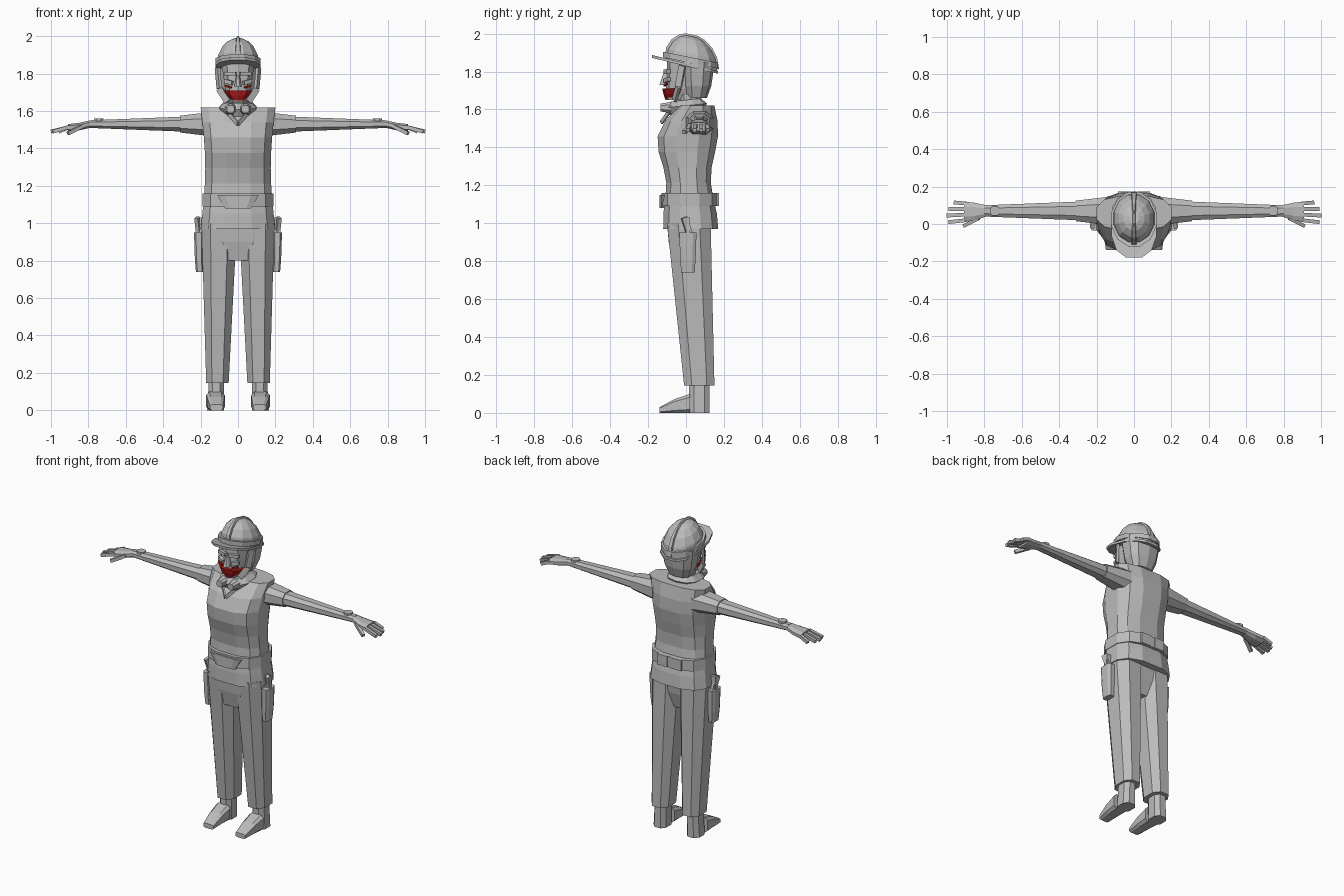
import bpy, bmesh, math
from mathutils import Vector, Matrix

cube = bpy.data.objects.get("Cube")
if cube:
    bpy.data.objects.remove(cube, do_unlink=True)


def material(name, rgb):
    mat = bpy.data.materials.new(name)
    mat.use_nodes = True
    mat.diffuse_color = (*rgb, 1)
    mat.node_tree.nodes["Principled BSDF"].inputs["Base Color"].default_value = (*rgb, 1)
    return mat


grey = material("plain grey", (0.5, 0.5, 0.5))
red = material("dark red", (0.45, 0.01, 0.01))


def finish(name, bm, mat, mirror):
    """Turn a bmesh into a flat-shaded object, optionally mirrored left to right."""
    bmesh.ops.recalc_face_normals(bm, faces=bm.faces)
    mesh = bpy.data.meshes.new(name)
    bm.to_mesh(mesh)
    bm.free()
    mesh.materials.append(mat)
    obj = bpy.data.objects.new(name, mesh)
    bpy.context.scene.collection.objects.link(obj)
    if mirror:
        modifier = obj.modifiers.new("Mirror", "MIRROR")
        modifier.use_mirror_merge = False


def skin(name, rings, axis="z", sides=8, power=0.8, tilt=0, mat=grey, mirror=False):
    """Join rounded sections; each ring is (position, (centre a, centre b, radius a, radius b))."""
    bm = bmesh.new()
    angles = [math.tau * (i + 0.5) / sides for i in range(sides)]
    bend = lambda value: math.copysign(abs(value) ** power, value)
    outline = [(bend(math.cos(angle)), bend(math.sin(angle))) for angle in angles]
    widest = max(u for u, v in outline)
    deepest = max(v for u, v in outline)
    loops = []
    for position, (centre_a, centre_b, radius_a, radius_b) in rings:
        loop = []
        for u, v in outline:
            a = centre_a + radius_a * u / widest
            lean = radius_b * v / deepest
            b = centre_b + lean
            along = position + tilt * lean
            places = {"z": (a, b, along), "x": (along, a, b), "y": (a, along, b)}
            loop.append(bm.verts.new(places[axis]))
        loops.append(loop)
    for low, high in zip(loops, loops[1:]):
        for i in range(sides):
            bm.faces.new((low[i - 1], low[i], high[i], high[i - 1]))
    bm.faces.new(loops[0])
    bm.faces.new(loops[-1])
    finish(name, bm, mat, mirror)


def loft(name, start, end, first, last, steps=1, ease=1, **options):
    """Blend one section into another; ease below one swells early."""
    rings = []
    for i in range(steps + 1):
        t = i / steps
        section = Vector(first).lerp(Vector(last), t ** ease)
        rings.append((start + (end - start) * t, section))
    skin(name, rings, **options)


def strut(name, start, end, width, depth, mat=grey, mirror=True):
    """Box bar between two points."""
    a, b = Vector(start), Vector(end)
    turn = (b - a).to_track_quat("Z", "Y").to_matrix().to_4x4()
    size = Matrix.Diagonal((width, depth, (b - a).length, 1))
    bm = bmesh.new()
    bmesh.ops.create_cube(bm, size=1, matrix=Matrix.Translation((a + b) / 2) @ turn @ size)
    finish(name, bm, mat, mirror)


def vest_section(t):
    """Flared hem, narrow waist, full chest and sloping shoulders."""
    width = 0.2 - 0.025 * math.sin(math.pi * t)
    front = 0.12 + 0.05 * t * math.cos(8 * (t - 0.7)) - 0.05 * t ** 8
    back = 0.15 + 0.02 * math.cos(8 * (t - 0.8))
    return (0, (back - front) / 2, width, (front + back) / 2)


# Torso, belt and packs
vest_steps = 8
vest_bottom, vest_top = 0.97, 1.62
skin("vest", [(vest_bottom + (vest_top - vest_bottom) * i / vest_steps, vest_section(i / vest_steps))
              for i in range(vest_steps + 1)], sides=12, power=0.75)
belt = (0, 0.02, 0.19, 0.15)
loft("belt", 1.09, 1.16, belt, belt, sides=12)
loft("front_pack", 1.08, 1.15, (0, -0.11, 0.07, 0.03), (0, -0.11, 0.11, 0.03), power=0.5)
strut("back_pouch", (0.05, 0.16, 1.09), (0.05, 0.16, 1.16), 0.07, 0.03)
strut("neckline", (0.06, -0.08, 1.6), (0, -0.13, 1.53), 0.01, 0.02)

# Trousers and shoes
hips = (0, 0.015, 0.19, 0.115)
loft("hips", 0.8, 1, (0, 0.01, 0.1, 0.08), hips, steps=2, ease=0.5)
loft("trouser_leg", 0.145, 1, (0.11, 0.07, 0.06, 0.08), (0.1, 0.015, 0.095, 0.115),
     steps=4, mirror=True)
loft("shoe_toe", -0.14, 0.02, (0.115, 0.015, 0.035, 0.015), (0.12, 0.05, 0.05, 0.05),
     axis="y", steps=2, ease=0.7, power=0.5, mirror=True)
loft("shoe_ankle", 0, 0.17, (0.12, 0.07, 0.045, 0.055), (0.115, 0.07, 0.04, 0.055), mirror=True)

# Hip holsters
loft("holster", 0.74, 0.95, (0.205, 0.01, 0.02, 0.035), (0.21, 0.01, 0.025, 0.045),
     steps=3, ease=0.5, power=0.6, mirror=True)
strut("holster_strap", (0.2, 0.01, 0.9), (0.195, 0.01, 1.03), 0.02, 0.06)
strut("holster_handle", (0.21, 0.02, 0.94), (0.22, -0.01, 1.03), 0.02, 0.03)

# Arms, from sleeve to wrist disc
arm_y, arm_z = 0.07, 1.53
cuff = (arm_y, arm_z, 0.055, 0.045)
wrist = (arm_y, arm_z, 0.03, 0.02)
loft("sleeve", 0.14, 0.31, (arm_y, arm_z, 0.075, 0.065), cuff, axis="x", mirror=True)
loft("arm", 0.29, 0.8, (arm_y, arm_z, 0.05, 0.04), wrist, axis="x", steps=3, mirror=True)
disc = (0.745, arm_y, 0.025, 0.025)
loft("wrist_disc", 1.54, 1.56, disc, disc, mirror=True)

# Hands
loft("palm", 0.79, 0.91, wrist, (0.065, 1.51, 0.055, 0.02), axis="x", steps=2, ease=0.6, mirror=True)
for i, finger in enumerate(("index", "middle", "ring", "little")):
    root = 0.02 + 0.03 * i
    spread = 0.005 * (i - 2)
    reach = 1 - 0.01 * (i - 1) ** 2
    strut(finger + "_finger", (0.9, root, 1.515), (reach, root + spread, 1.49), 0.02, 0.02)
strut("thumb", (0.83, 0.03, 1.52), (0.91, -0.01, 1.48), 0.02, 0.02)

# Neck and collar
neck = (0, 0.02, 0.06, 0.06)
loft("neck", 1.58, 1.68, neck, neck)
loft("collar", 1.58, 1.62, (0, 0, 0.08, 0.09), (0, 0, 0.1, 0.11), sides=10, tilt=0.1)
loft("collar_rim", 1.62, 1.65, (0, 0, 0.1, 0.11), (0, 0, 0.07, 0.08), sides=10, tilt=0.1)
loft("collar_knob", -0.135, -0.08, (0.04, 1.61, 0.02, 0.02), (0.04, 1.61, 0.03, 0.03),
     axis="y", mirror=True)

# Head, hair and face
loft("head", 1.65, 1.88, (0, -0.02, 0.04, 0.09), (0, 0.01, 0.09, 0.11), steps=4, ease=0.5, sides=10)
loft("hair", 1.66, 1.85, (0, 0.055, 0.07, 0.055), (0, 0.06, 0.115, 0.09),
     steps=3, ease=0.5, sides=10)
loft("nose", 1.73, 1.79, (0, -0.11, 0.02, 0.03), (0, -0.1, 0.01, 0.02))
strut("brow", (0.01, -0.11, 1.8), (0.07, -0.09, 1.8), 0.02, 0.02)
strut("cheek", (0.03, -0.11, 1.75), (0.07, -0.09, 1.76), 0.02, 0.02)
jaw_corner = (0.1, -0.04, 1.72)
strut("chin_strap", (0.11, -0.02, 1.83), jaw_corner, 0.015, 0.035)
strut("chin_strap_lower", jaw_corner, (0.055, -0.06, 1.65), 0.015, 0.035)

# Red lower face
loft("lower_face", 1.655, 1.71, (0, -0.06, 0.03, 0.05), (0, -0.06, 0.075, 0.065),
     steps=2, ease=0.7, sides=10, mat=red)
strut("cheek_mark", (0.035, -0.115, 1.725), (0.07, -0.1, 1.735), 0.01, 0.01, mat=red)


def dome(name, half_width, lift, **options):
    """Half-ellipsoid leaning forward, with a small flat crown."""
    rings = []
    for t in (0, 0.4, 0.7, 0.9, 1):
        shrink = math.sqrt(1 - 0.95 * t * t)
        rings.append((1.83 + lift + 0.155 * t, (0, 0.03, half_width * shrink, (0.135 + lift) * shrink)))
    skin(name, rings, tilt=-0.2, **options)


# Hard hat with crest, band and brim
dome("hat_dome", 0.115, 0, sides=12, power=1)
dome("hat_crest", 0.02, 0.01, power=0.5)
band = (0, 0.025, 0.12, 0.145)
loft("hat_band", 1.845, 1.875, band, band, sides=12, power=1, tilt=-0.2)
brim = (0, -0.005, 0.12, 0.175)
loft("hat_brim", 1.83, 1.845, brim, brim, sides=12, tilt=-0.24)
